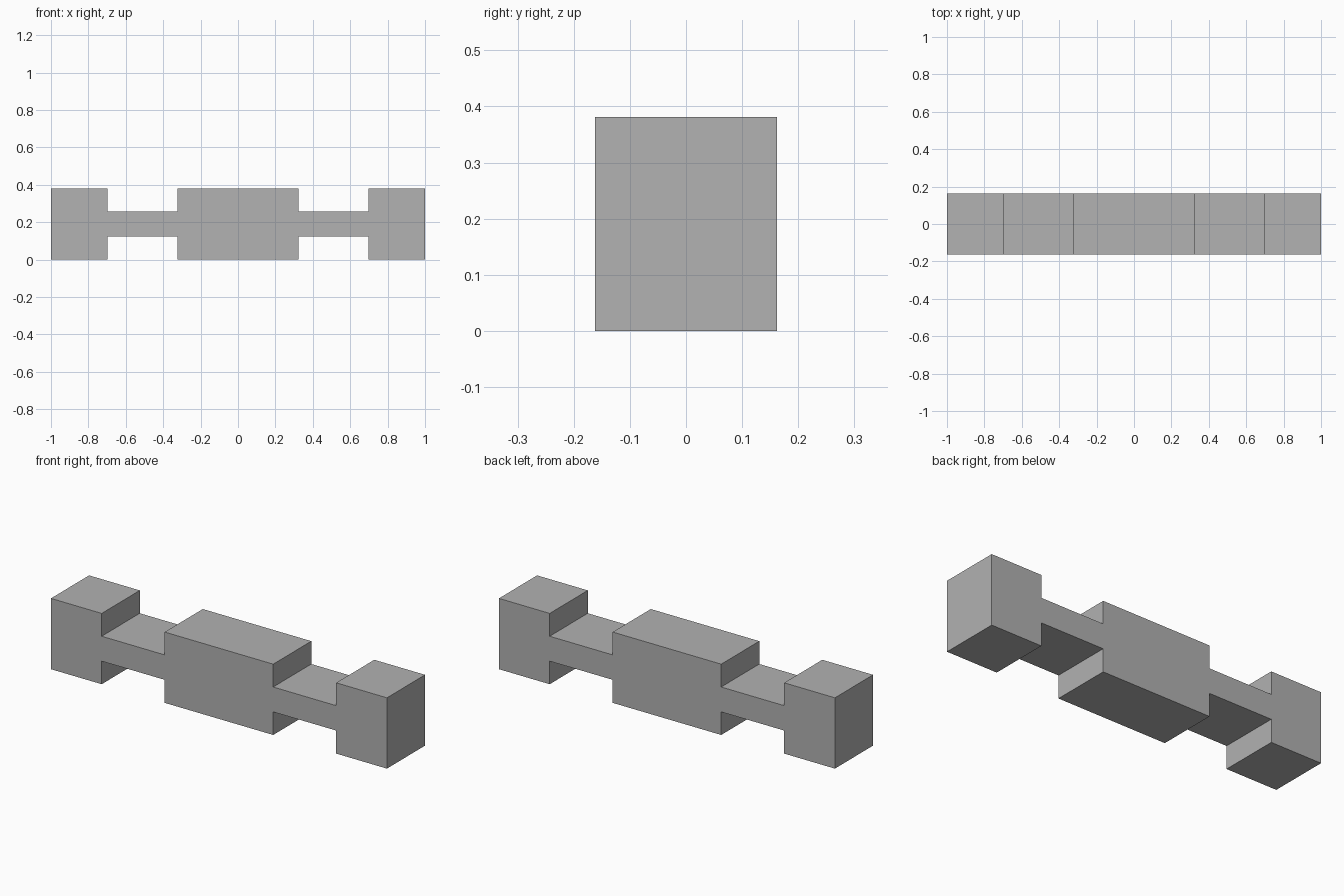
import bpy
import bmesh

cube = bpy.data.objects.get("Cube")
if cube:
    bpy.data.objects.remove(cube, do_unlink=True)

# Main dimensions
HALF_LENGTH, NECK_OUTER, NECK_INNER = 1.0, 0.698, 0.323
HALF_DEPTH = 0.162
HEIGHT, NECK_BOTTOM, NECK_TOP = 0.381, 0.124, 0.258


def make_material(name, color):
    mat = bpy.data.materials.new(name)
    mat.use_nodes = True
    mat.diffuse_color = color
    mat.node_tree.nodes["Principled BSDF"].inputs["Base Color"].default_value = color
    return mat


def edge_line(outer, neck):
    """Stepped outline from left to right: block, neck, block, neck, block."""
    half = [(NECK_INNER, outer), (NECK_INNER, neck), (NECK_OUTER, neck),
            (NECK_OUTER, outer), (HALF_LENGTH, outer)]
    return [(-x, z) for x, z in reversed(half)] + half


# Stepped bar: one closed profile extruded through its depth
outline = edge_line(0, NECK_BOTTOM) + edge_line(HEIGHT, NECK_TOP)[::-1]
bm = bmesh.new()
profile = bm.faces.new([bm.verts.new((x, -HALF_DEPTH, z)) for x, z in outline])
result = bmesh.ops.extrude_face_region(bm, geom=[profile], use_keep_orig=True)
moved = [v for v in result["geom"] if isinstance(v, bmesh.types.BMVert)]
bmesh.ops.translate(bm, verts=moved, vec=(0, 2 * HALF_DEPTH, 0))
bmesh.ops.recalc_face_normals(bm, faces=bm.faces)

mesh = bpy.data.meshes.new("stepped_bar")
bm.to_mesh(mesh)
bm.free()
mesh.materials.append(make_material("light grey", (0.445, 0.445, 0.445, 1)))
bpy.context.collection.objects.link(bpy.data.objects.new("stepped_bar", mesh))
